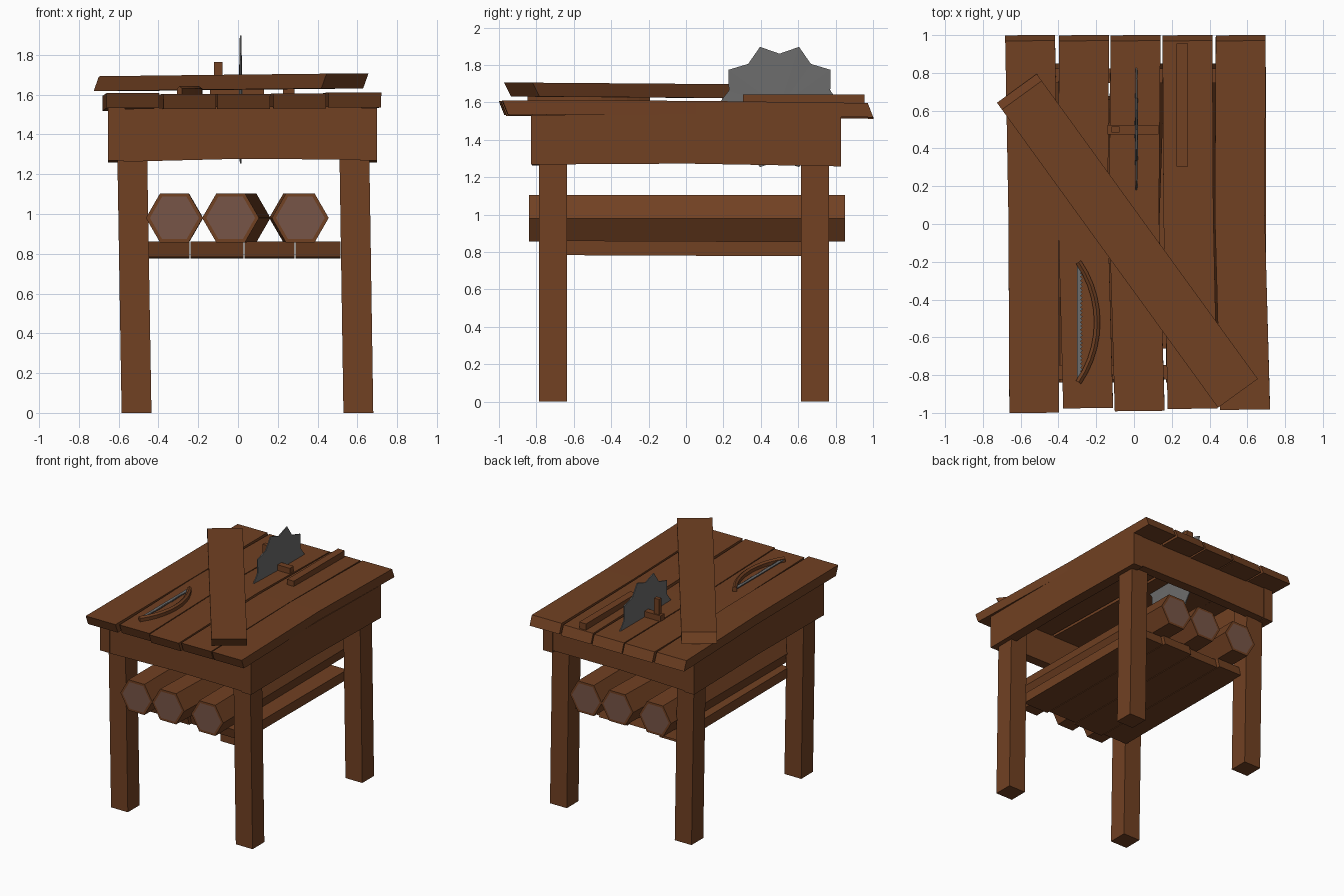
import bpy, bmesh
from math import sin, cos, pi, radians
from mathutils import Vector

cube = bpy.data.objects.get("Cube")
if cube:
    bpy.data.objects.remove(cube, do_unlink=True)


def material(name, rgb):
    m = bpy.data.materials.new(name)
    m.use_nodes = True
    color = (*rgb, 1)
    m.diffuse_color = color
    m.node_tree.nodes["Principled BSDF"].inputs["Base Color"].default_value = color
    return m


WOOD = material("brown wood", (0.165, 0.052, 0.016))
CUT = material("cut log end", (0.185, 0.09, 0.063))
STEEL = material("grey steel", (0.15, 0.15, 0.15))


def finish(name, bm, *mats):
    bmesh.ops.recalc_face_normals(bm, faces=bm.faces)
    mesh = bpy.data.meshes.new(name)
    bm.to_mesh(mesh)
    bm.free()
    for m in mats:
        mesh.materials.append(m)
    obj = bpy.data.objects.new(name, mesh)
    bpy.context.collection.objects.link(obj)
    return obj


def loft(rings):
    """Skin equal-length rings and cap both ends; returns bmesh and caps."""
    bm = bmesh.new()
    rows = [[bm.verts.new(p) for p in ring] for ring in rings]
    n = len(rows[0])
    for a, b in zip(rows, rows[1:]):
        for i in range(n):
            j = (i + 1) % n
            bm.faces.new((a[i], a[j], b[j], b[i]))
    return bm, [bm.faces.new(rows[0]), bm.faces.new(rows[-1])]


def board(name, path, width, thick, slant=0.0):
    """Board along a path of centre points; slant shears the ends."""
    pts = [Vector(p) for p in path]
    along = (pts[-1] - pts[0]).normalized()
    side = along.cross(Vector((0, 0, 1))).normalized() * width / 2
    up = Vector((0, 0, thick / 2))
    rings = []
    for p in pts:
        skew = along * slant / 2 if p in (pts[0], pts[-1]) else Vector()
        rings.append([p - side - up - skew, p + side - up - skew,
                      p + side + up + skew, p - side + up + skew])
    return finish(name, loft(rings)[0], WOOD)


def outline_plate(name, points, z, height, mat):
    rings = [[(x, y, z + h) for x, y in points] for h in (0, height)]
    return finish(name, loft(rings)[0], mat)


# Table top: five slightly bent planks (back x, middle x, front x, front y, z)
planks = [(-0.55, -0.533, -0.528, -0.985, 1.567), (-0.265, -0.27, -0.243, -0.96, 1.562),
          (0.008, 0.0, 0.03, -0.975, 1.562), (0.283, 0.288, 0.31, -0.963, 1.565),
          (0.565, 0.56, 0.588, -0.968, 1.57)]
for i, (xb, xm, xf, yf, z) in enumerate(planks):
    board(f"top_plank_{i + 1}", [(xb, 0.985, z - 0.012), (xm, 0.05, z), (xf, yf, z + 0.003)],
          0.264, 0.076, 0.03)

# Apron frame
for name, x in (("right", -0.611), ("left", 0.655)):
    board(f"{name}_apron", [(x, 0.83, 1.39), (x, 0, 1.405), (x, -0.83, 1.4)], 0.085, 0.265)
for name, y in (("front", -0.785), ("back", 0.785)):
    board(f"{name}_apron", [(-0.575, y, 1.395), (0.02, y, 1.41), (0.62, y, 1.405)], 0.078, 0.265)

# Legs, leaning slightly sideways
for side, x_top, x_foot in (("right", -0.535, -0.51), ("left", 0.582, 0.605)):
    for end, y in (("front", -0.71), ("back", 0.69)):
        h = 0.075
        square = [(-h, -h), (h, -h), (h, h), (-h, h)]
        rings = [[(x + dx, y + dy, z) for dx, dy in square]
                 for x, z in ((x_foot, 0), (x_top, 1.5))]
        finish(f"{end}_{side}_leg", loft(rings)[0], WOOD)

# Lower shelf
for i, (x0, x1) in enumerate(((-0.46, -0.243), (-0.238, 0.027), (0.032, 0.285), (0.29, 0.515))):
    x = (x0 + x1) / 2
    y = 0.012 * (-1) ** i
    board(f"shelf_plank_{i + 1}", [(x, 0.68 + y, 0.816), (x, -0.66 + y, 0.822)], x1 - x0, 0.078, 0.02)

# Hexagonal logs with lighter cut ends
for i, (x_front, x_back) in enumerate(((-0.32, -0.318), (-0.037, 0.02), (0.313, 0.3))):
    rings = [[(x + 0.143 * cos(k * pi / 3), y, 0.98 + 0.143 * sin(k * pi / 3)) for k in range(6)]
             for x, y in ((x_front, -0.84), (x_back, 0.85))]
    bm, caps = loft(rings)
    bmesh.ops.recalc_face_normals(bm, faces=bm.faces)
    bmesh.ops.inset_individual(bm, faces=caps, thickness=0.02)
    for cap in caps:
        cap.material_index = 1
    finish(f"log_{i + 1}", bm, WOOD, CUT)

# Loose plank lying diagonally across the top
board("loose_plank", [(-0.607, 0.7, 1.655), (-0.035, -0.09, 1.662), (0.537, -0.878, 1.668)],
      0.26, 0.074, 0.045)

# Saw fence, axle bar and upright peg
board("fence", [(0.255, 0.955, 1.615), (0.255, 0.305, 1.615)], 0.06, 0.055)
board("axle_bar", [(-0.14, 0.5, 1.615), (0.13, 0.5, 1.615)], 0.05, 0.05)
board("upright_peg", [(-0.12, 0.5, 1.69), (-0.077, 0.5, 1.69)], 0.032, 0.15)

# Round saw blade: ten teeth, thinner towards the rim
bm = bmesh.new()
BX, BY, BZ = 0.013, 0.5, 1.575
hubs = [bm.verts.new((BX + s, BY, BZ)) for s in (-0.01, 0.01)]
rims = []
for s in (-0.004, 0.004):
    rims.append([])
    for k in range(20):
        r, a = (0.285 if k % 2 else 0.338), k * pi / 10
        rims[-1].append(bm.verts.new((BX + s, BY + r * cos(a), BZ + r * sin(a))))
for k in range(20):
    j = (k + 1) % 20
    for hub, rim in zip(hubs, rims):
        bm.faces.new((hub, rim[k], rim[j]))
    bm.faces.new((rims[0][k], rims[0][j], rims[1][j], rims[1][k]))
finish("round_saw_blade", bm, STEEL)

# Bow saw: curved wooden frame with a ridge, and a toothed blade
profile = [(-0.016, 1.603), (0.016, 1.603), (0.016, 1.63), (0, 1.642), (-0.016, 1.63)]
rings = []
for k in range(11):
    a = radians(-34.5 + 6.9 * k)
    rings.append([(-0.757 + (0.562 + dr) * cos(a), -0.52 + (0.562 + dr) * sin(a), z)
                  for dr, z in profile])
finish("bow_saw_frame", loft(rings)[0], WOOD)

teeth = 30
edge = [(-0.272 if k % 2 else -0.283, -0.82 + 0.6 * k / (2 * teeth)) for k in range(2 * teeth + 1)]
outline_plate("bow_saw_blade", [(-0.302, -0.82)] + edge + [(-0.302, -0.22)], 1.616, 0.008, STEEL)
